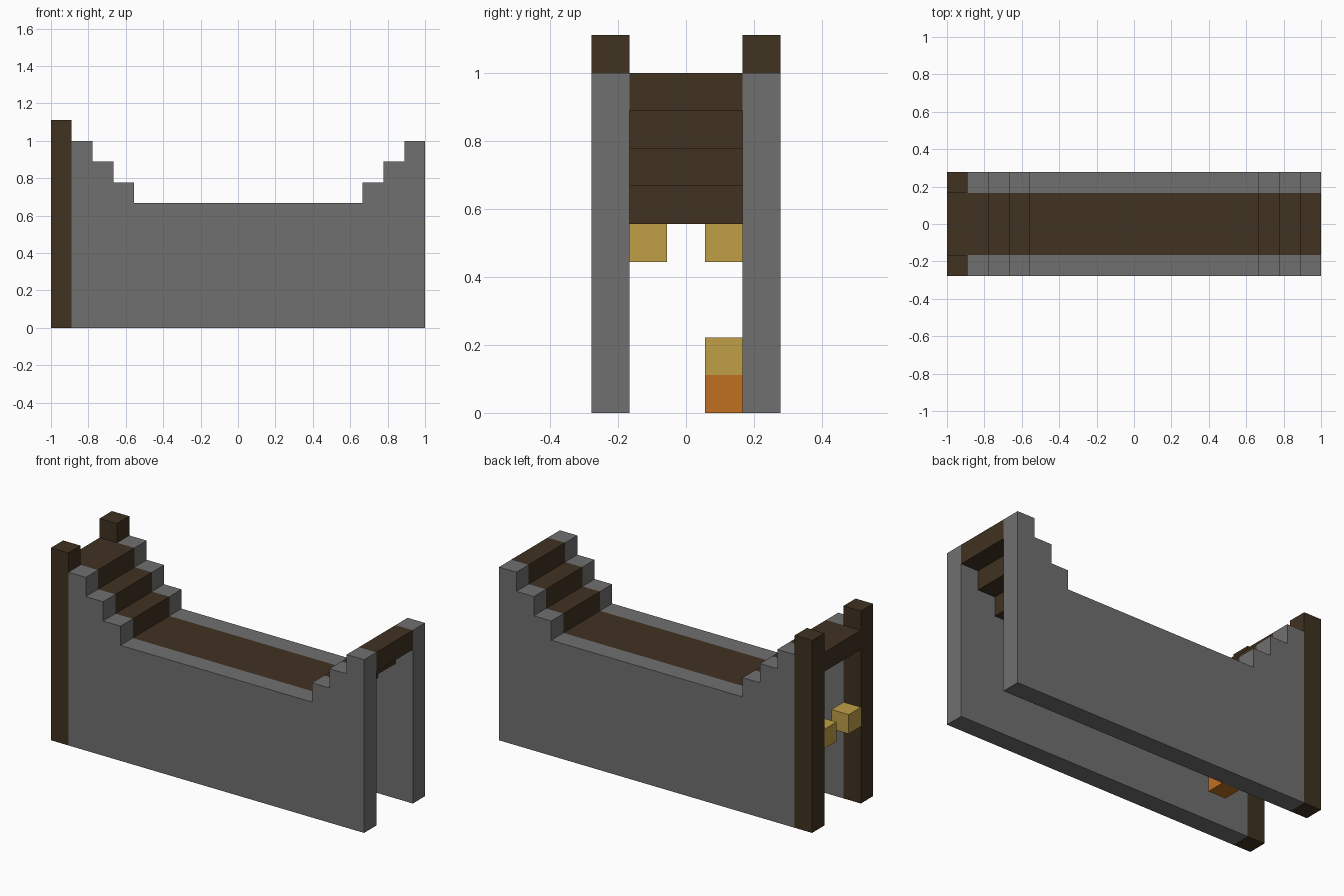
import bpy
import bmesh

U = 1 / 9  # one block

cube = bpy.data.objects.get("Cube")
if cube:
    bpy.data.objects.remove(cube, do_unlink=True)


def material(name, rgb):
    mat = bpy.data.materials.new(name)
    mat.use_nodes = True
    mat.diffuse_color = (*rgb, 1)
    mat.node_tree.nodes["Principled BSDF"].inputs["Base Color"].default_value = (*rgb, 1)
    return mat


stone = material("grey stone", (0.162, 0.162, 0.162))
wood = material("dark wood", (0.051, 0.032, 0.015))
gold = material("golden yellow", (0.527, 0.342, 0.062))
ember = material("orange", (0.527, 0.162, 0.0144))


def finish(name, bm, mat):
    bmesh.ops.recalc_face_normals(bm, faces=bm.faces)
    mesh = bpy.data.meshes.new(name)
    bm.to_mesh(mesh)
    bm.free()
    mesh.materials.append(mat)
    obj = bpy.data.objects.new(name, mesh)
    bpy.context.collection.objects.link(obj)
    return obj


def box(name, x, y, z, mat):
    """Box from (low, high) block ranges."""
    bm = bmesh.new()
    bmesh.ops.create_cube(bm, size=1)
    for v in bm.verts:
        for i, (low, high) in enumerate((x, y, z)):
            v.co[i] = (high if v.co[i] > 0 else low) * U
    return finish(name, bm, mat)


# Each step: start x, end x, top height
steps = [(-8, -7, 9), (-7, -6, 8), (-6, -5, 7), (-5, 6, 6),
         (6, 7, 7), (7, 8, 8), (8, 9, 9)]

# Stepped stone side walls, as an extruded profile
outline = [(-8, 0)]
for start, end, top in steps:
    outline += [(start, top), (end, top)]
outline.append((9, 0))

for side, label in ((1, "back"), (-1, "front")):
    bm = bmesh.new()
    face = bm.faces.new([bm.verts.new((x * U, side * 1.5 * U, z * U)) for x, z in outline])
    grown = bmesh.ops.extrude_face_region(bm, geom=[face])["geom"]
    verts = [g for g in grown if isinstance(g, bmesh.types.BMVert)]
    bmesh.ops.translate(bm, verts=verts, vec=(0, side * U, 0))
    finish(label + "_wall", bm, stone)

    # Tall wooden post and hanging lantern at the entrance
    low, high = sorted((side * 1.5, side * 2.5))
    box(label + "_post", (-9, -8), (low, high), (0, 10), wood)
    low, high = sorted((side * 0.5, side * 1.5))
    box(label + "_lantern", (-9, -8), (low, high), (4, 5), gold)

# Wooden deck and treads, one block thick
for i, (start, end, top) in enumerate(steps):
    name = "deck" if top == 6 else f"tread_{i}"
    box(name, (start, end), (-1.5, 1.5), (top - 1, top), wood)
box("entrance_beam", (-9, -8), (-1.5, 1.5), (8, 9), wood)

# Two stacked blocks beneath the deck
box("ground_block", (-5, -4), (0.5, 1.5), (0, 1), ember)
box("upper_block", (-5, -4), (0.5, 1.5), (1, 2), gold)
